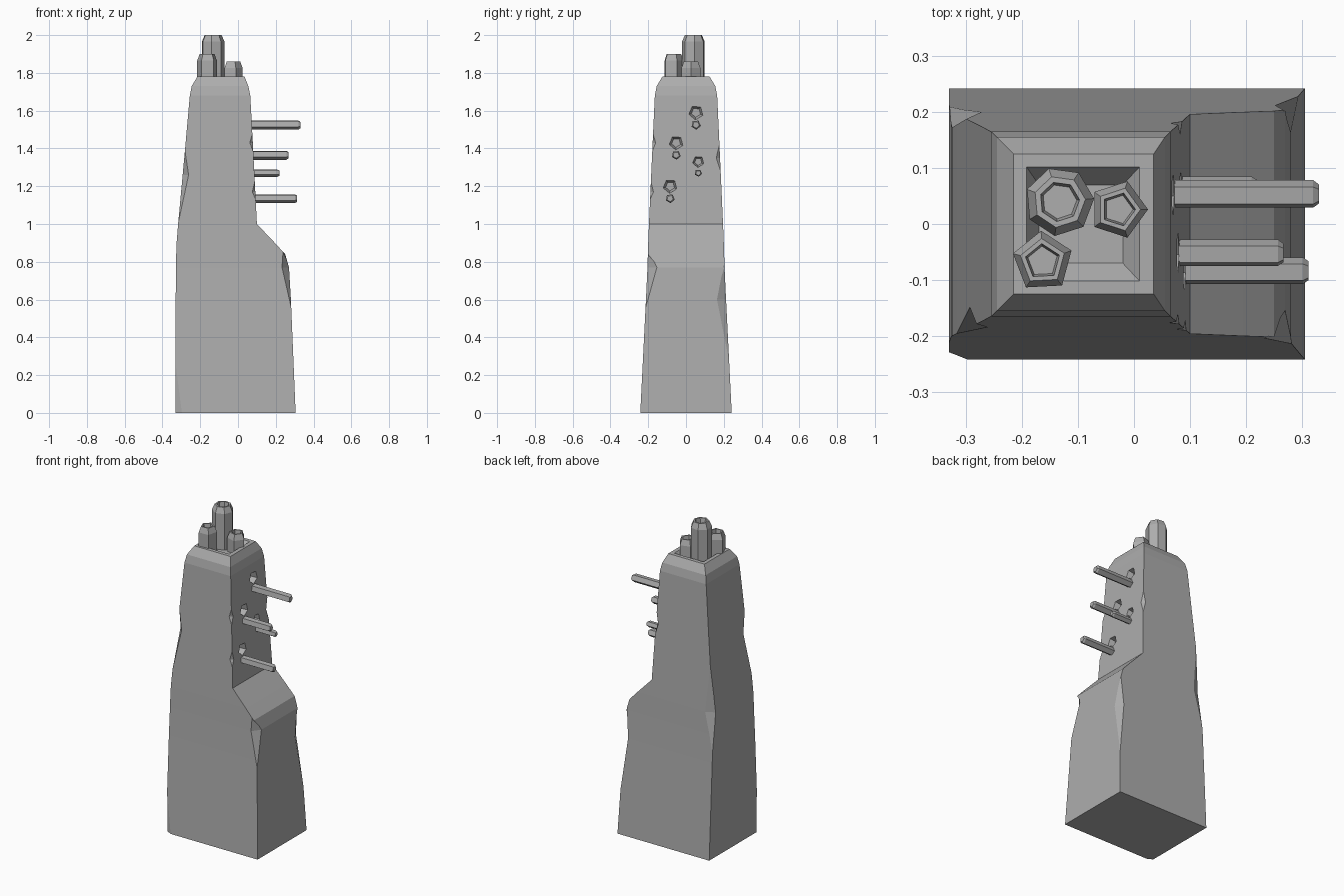
import bpy
import bmesh
from math import cos, sin, tau, radians
from mathutils import Vector

if "Cube" in bpy.data.objects:
    bpy.data.objects.remove(bpy.data.objects["Cube"])

stone = bpy.data.materials.new("stone_grey")
stone.use_nodes = True
GREY = (0.42, 0.42, 0.42, 1)
stone.diffuse_color = GREY
stone.node_tree.nodes["Principled BSDF"].inputs["Base Color"].default_value = GREY


def make_object(name, bm):
    bmesh.ops.recalc_face_normals(bm, faces=bm.faces)
    mesh = bpy.data.meshes.new(name)
    bm.to_mesh(mesh)
    bm.free()
    mesh.materials.append(stone)
    obj = bpy.data.objects.new(name, mesh)
    bpy.context.collection.objects.link(obj)
    return obj


def loft(name, rings):
    """Skin a stack of equal-length rings and cap both ends."""
    bm = bmesh.new()
    loops = [[bm.verts.new(p) for p in ring] for ring in rings]
    n = len(loops[0])
    for a, b in zip(loops, loops[1:]):
        for i in range(n):
            j = (i + 1) % n
            bm.faces.new((a[i], a[j], b[j], b[i]))
    bm.faces.new(loops[0])
    bm.faces.new(loops[-1])
    return make_object(name, bm)


def prism(name, centre, sides, turn, steps, along_x=False):
    """Turned polygon: steps are (radius, distance along the axis)."""
    rings = []
    for r, d in steps:
        ring = []
        for i in range(sides):
            a = radians(turn) + tau * i / sides
            u, v = centre[0] + r * cos(a), centre[1] + r * sin(a)
            ring.append((d, u, v) if along_x else (u, v, d))
        rings.append(ring)
    return loft(name, rings)


# Tower sections: height, left edge, right edge, half depth
SECTIONS = [
    (0, -0.33, 0.305, 0.242), (0.6, -0.33, 0.28, 0.212), (0.77, -0.328, 0.27, 0.204),
    (0.84, -0.327, 0.25, 0.202), (0.9, -0.325, 0.195, 0.2), (1.0, -0.317, 0.1, 0.196),
    (1.4, -0.28, 0.08, 0.178), (1.68, -0.255, 0.065, 0.165),
    (1.73, -0.245, 0.055, 0.155), (1.78, -0.215, 0.035, 0.125),
]
# Sunken roof
ROOF = [(1.78, -0.192, 0.01, 0.102), (1.74, -0.17, -0.02, 0.07)]
tower = loft("tower", [[(l, -h, z), (r, -h, z), (r, h, z), (l, h, z)]
                       for z, l, r, h in SECTIONS + ROOF])


def corner(sx, sy, z):
    """Point on a vertical edge of the tower at a given height."""
    z0 = max(z, 0)
    for a, b in zip(SECTIONS, SECTIONS[1:]):
        if a[0] <= z0 <= b[0]:
            t = (z0 - a[0]) / (b[0] - a[0])
            s = [p + (q - p) * t for p, q in zip(a, b)]
            return Vector((s[2] if sx > 0 else s[1], sy * s[3], z))


def carve(cutter):
    cutter.hide_render = True
    mod = tower.modifiers.new("carve", "BOOLEAN")
    mod.operation = "DIFFERENCE"
    mod.solver = "EXACT"
    mod.object = cutter
    bpy.context.view_layer.objects.active = tower
    bpy.ops.object.modifier_apply(modifier=mod.name)
    bpy.data.objects.remove(cutter)


# Chipped edges: side signs, top, widest and bottom heights, bite in x and y
CHIPS = [
    (1, -1, 0.86, 0.77, 0.52, 0.04, 0.055),
    (1, 1, 0.8, 0.6, 0.2, 0.03, 0.055),
    (-1, -1, 0.35, 0, -0.35, 0.04, 0.02),
    (-1, -1, 1.42, 1.26, 0.95, 0.035, 0.04),
    (-1, 1, 1.25, 0.9, 0.6, 0.06, 0.03),
    (1, -1, 1.5, 1.43, 1.36, 0.02, 0.02),
    (1, -1, 1.25, 1.17, 1.11, 0.02, 0.02),
    (1, 1, 1.45, 1.35, 1.25, 0.02, 0.025),
]
for sx, sy, top, mid, low, dx, dy in CHIPS:
    c = corner(sx, sy, mid)
    out = Vector((sx, sy, 0)) * 0.004
    bm = bmesh.new()
    for p in (corner(sx, sy, top) + out, corner(sx, sy, low) + out,
              c + Vector((-sx * dx, sy * 0.004, 0)), c + Vector((sx * 0.004, -sy * dy, 0)),
              c + out * 25):
        bm.verts.new(p)
    bmesh.ops.convex_hull(bm, input=bm.verts)
    carve(make_object("chip_cutter", bm))

# Pentagonal sockets with a rod below each: hole y, z, radius, rod z, radius, rod end
RODS = [
    (0.053, 1.59, 0.039, 1.525, 0.026, 0.33),
    (-0.052, 1.43, 0.038, 1.365, 0.025, 0.267),
    (0.065, 1.33, 0.031, 1.27, 0.02, 0.22),
    (-0.084, 1.2, 0.038, 1.135, 0.025, 0.312),
]
for i, (y, z, hole, rod_z, r, end) in enumerate(RODS, 1):
    face_x = corner(1, 1, z).x
    carve(prism("socket_cutter", (y, z), 5, 50,
                [(hole * 0.65, face_x - 0.035), (hole, face_x), (hole, face_x + 0.1)], True))
    prism(f"rod_{i}", (y, rod_z), 5, 60,
          [(r, 0.03), (r, end - 0.01), (r * 0.7, end)], True)

# Hollow chimneys: name, centre, sides, turn, radius, top
CHIMNEYS = [
    ("tall_chimney", (-0.133, 0.04), 7, 5, 0.062, 2.0),
    ("front_chimney", (-0.163, -0.067), 5, 93, 0.055, 1.9),
    ("side_chimney", (-0.028, 0.026), 5, 0, 0.053, 1.86),
]
for name, centre, sides, turn, r, top in CHIMNEYS:
    prism(name, centre, sides, turn,
          [(r, 1.7), (r, top - 0.035), (r * 0.75, top),
           (r * 0.58, top), (r * 0.5, top - 0.03)])
